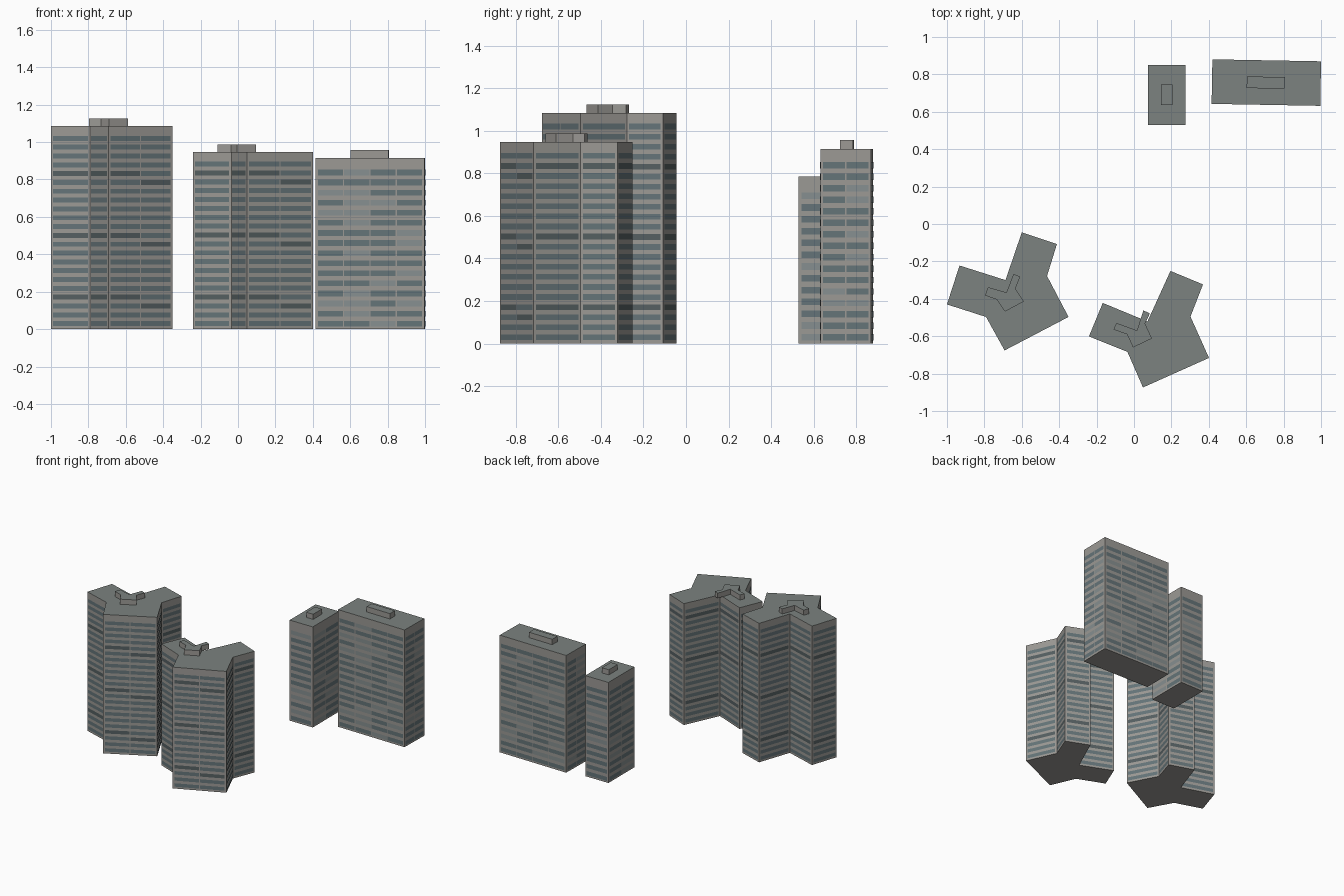
import bpy, bmesh, random
from mathutils import Vector

if "Cube" in bpy.data.objects:
    bpy.data.objects.remove(bpy.data.objects["Cube"])

random.seed(4)


def material(name, rgb):
    m = bpy.data.materials.new(name)
    m.diffuse_color = (*rgb, 1)
    m.use_nodes = True
    m.node_tree.nodes["Principled BSDF"].inputs["Base Color"].default_value = m.diffuse_color
    return m


WALL = material("concrete", (0.33, 0.32, 0.30))
ROOF = material("roof_felt", (0.20, 0.225, 0.215))
GLASS = material("glass", (0.13, 0.175, 0.19))
DARK = material("dark_glass", (0.09, 0.115, 0.12))
PALE = material("pale_glass", (0.24, 0.275, 0.28))


def finish(bm, name, mats):
    me = bpy.data.meshes.new(name)
    bm.to_mesh(me)
    bm.free()
    for m in mats:
        me.materials.append(m)
    ob = bpy.data.objects.new(name, me)
    bpy.context.collection.objects.link(ob)


def prism(name, outline, z0, z1):
    # Extruded counter-clockwise footprint with a roof-coloured top
    bm = bmesh.new()
    base = bm.faces.new([bm.verts.new((x, y, z0)) for x, y in outline])
    top = bmesh.ops.extrude_face_region(bm, geom=[base], use_keep_orig=True)["geom"]
    bmesh.ops.translate(bm, vec=(0, 0, z1 - z0),
                        verts=[v for v in top if isinstance(v, bmesh.types.BMVert)])
    bmesh.ops.recalc_face_normals(bm, faces=bm.faces)
    for f in bm.faces:
        f.material_index = int(min(v.co.z for v in f.verts) > z1 - 1e-4)
    finish(bm, name, [WALL, ROOF])


def windows(name, outline, rows, pitch, bay, tint):
    # One ribbon pane per bay and floor, just proud of each wall
    bm = bmesh.new()
    half = pitch * 0.28
    for i, p in enumerate(outline):
        a, b = Vector(p), Vector(outline[(i + 1) % len(outline)])
        along = (b - a).normalized()
        length = (b - a).length
        a = a + Vector((along.y, -along.x)) * 0.002
        n = max(1, round(length / bay))
        step = (length - 0.018) / n
        for k in range(n):
            s = a + along * (0.009 + k * step + 0.003)
            e = a + along * (0.009 + (k + 1) * step - 0.003)
            for r in range(rows):
                z = 0.029 + r * pitch
                f = bm.faces.new([bm.verts.new(c) for c in (
                    (*s, z - half), (*e, z - half), (*e, z + half), (*s, z + half))])
                f.material_index = tint(r, k)
    finish(bm, name, [GLASS, DARK, PALE])


def tower(name, outline, height, hut, hut_top, rows, pitch, bay, tint):
    prism(name + "_body", outline, 0, height)
    prism(name + "_roof_hut", hut, height, hut_top)
    windows(name + "_windows", outline, rows, pitch, bay, tint)


def rect(x0, x1, y0, y1, skew=0.0):
    # Rectangle turned slightly clockwise by the skew slope
    cx, cy = (x0 + x1) / 2, (y0 + y1) / 2
    return [(x + skew * (y - cy), y - skew * (x - cx))
            for x, y in ((x0, y0), (x1, y0), (x1, y1), (x0, y1))]


def banded(r, k):
    return int((r + k) % 7 == 3)


def scattered(r, k):
    return 2 if random.random() < 0.22 else 0


# Tall three-winged tower on the left
tower("left_tower",
      [(-0.60, -0.045), (-0.687, -0.30), (-0.933, -0.222), (-1.0, -0.43), (-0.791, -0.497),
       (-0.692, -0.676), (-0.35, -0.497), (-0.465, -0.278), (-0.412, -0.107)], 1.085,
      [(-0.644, -0.267), (-0.682, -0.366), (-0.78, -0.338), (-0.797, -0.382), (-0.733, -0.404),
       (-0.69, -0.468), (-0.588, -0.414), (-0.634, -0.345), (-0.608, -0.281)], 1.125,
      22, 0.0472, 0.2, banded)

# Three-winged tower in the middle
tower("middle_tower",
      [(0.195, -0.251), (0.072, -0.521), (-0.167, -0.422), (-0.241, -0.601), (-0.035, -0.684),
       (0.048, -0.874), (0.401, -0.716), (0.302, -0.495), (0.369, -0.323)], 0.947,
      [(0.05, -0.462), (0.016, -0.569), (-0.094, -0.529), (-0.11, -0.564), (-0.037, -0.59),
       (-0.005, -0.66), (0.096, -0.612), (0.059, -0.532), (0.085, -0.478)], 0.987,
      19, 0.0474, 0.2, banded)

# Slim block at the back
tower("slim_block", rect(0.075, 0.275, 0.53, 0.85), 0.785,
      rect(0.145, 0.205, 0.635, 0.745), 0.825, 13, 0.0555, 0.18, scattered)

# Wide slab block at the back right
tower("slab_block", rect(0.417, 0.998, 0.637, 0.875, 0.018), 0.915,
      rect(0.603, 0.806, 0.725, 0.787, 0.018), 0.957, 16, 0.0539, 0.15, scattered)
